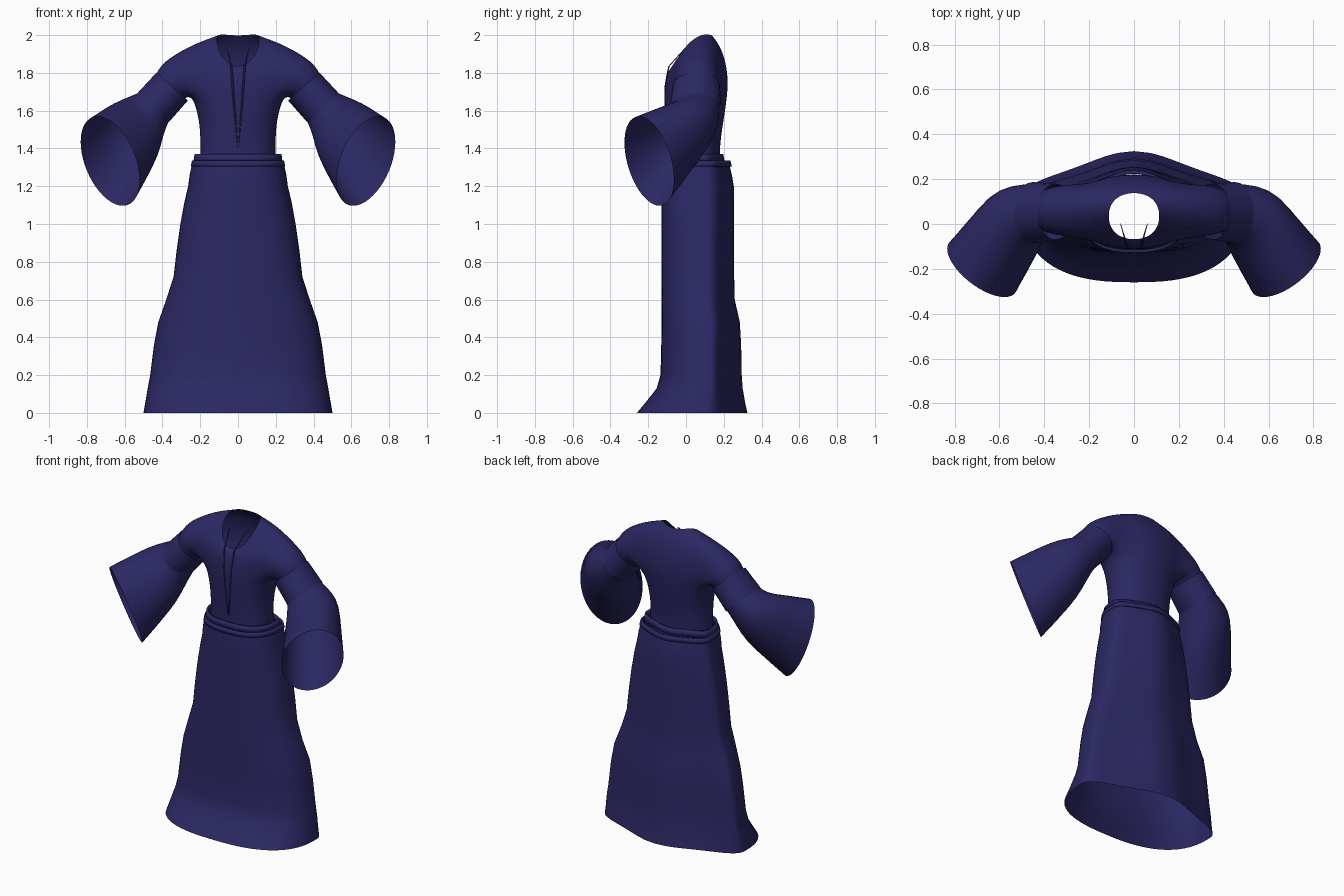
import bpy, bmesh, math
from mathutils import Vector

if "Cube" in bpy.data.objects:
    bpy.data.objects.remove(bpy.data.objects["Cube"])

cloth = bpy.data.materials.new("navy_cloth")
cloth.diffuse_color = (0.024, 0.021, 0.125, 1)
cloth.use_nodes = True
cloth.node_tree.nodes["Principled BSDF"].inputs["Base Color"].default_value = cloth.diffuse_color


def spow(v, p):
    return math.copysign(abs(v) ** p, v)


def finish(name, bm, subsurf=0, mirror=False, thick=0):
    bmesh.ops.recalc_face_normals(bm, faces=bm.faces)
    me = bpy.data.meshes.new(name)
    bm.to_mesh(me)
    bm.free()
    ob = bpy.data.objects.new(name, me)
    bpy.context.collection.objects.link(ob)
    me.materials.append(cloth)
    if mirror:
        ob.modifiers.new("mirror", 'MIRROR').use_mirror_merge = False
    if thick:
        ob.modifiers.new("solid", 'SOLIDIFY').thickness = thick
    if subsurf:
        ob.modifiers.new("smooth", 'SUBSURF').levels = subsurf
        ob.modifiers["smooth"].render_levels = subsurf
    bpy.ops.object.select_all(action='DESELECT')
    ob.select_set(True)
    bpy.context.view_layer.objects.active = ob
    bpy.ops.object.shade_smooth_by_angle(angle=math.radians(35))
    return ob


def loft(bm, rings):
    """Skin a list of closed point rings; returns rows of verts and faces."""
    rows = [[bm.verts.new(p) for p in r] for r in rings]
    n = len(rows[0])
    faces = [[bm.faces.new((a[i], a[(i + 1) % n], b[(i + 1) % n], b[i])) for i in range(n)]
             for a, b in zip(rows, rows[1:])]
    return rows, faces


def skirt_ring(z, hw, yf, yb, bump=0.05, n=72):
    """Wide rounded section with a bell-shaped fullness at the back."""
    ym = yf + 0.61 * (yb - yf)
    pts = []
    for i in range(n):
        t = 2 * math.pi * i / n
        x, s = hw * spow(math.cos(t), 0.78), spow(math.sin(t), 0.78)
        if s < 0:
            y = ym + (ym - yf) * s
        else:
            y = ym + (yb - bump - ym) * s + bump * s * math.exp(-(x / (0.5 * hw)) ** 2)
        pts.append((x, y, z))
    return pts


def oval(c, u, v, n=14):
    c, u, v = Vector(c), Vector(u), Vector(v)
    return [c + u * math.cos(2 * math.pi * i / n) + v * math.sin(2 * math.pi * i / n) for i in range(n)]


# skirt
bm = bmesh.new()
loft(bm, [skirt_ring(*r) for r in [
    (0, 0.50, -0.26, 0.325, 0.09), (0.06, 0.49, -0.21, 0.312, 0.09),
    (0.13, 0.478, -0.155, 0.30, 0.09), (0.2, 0.465, -0.135, 0.295, 0.09),
    (0.36, 0.445, -0.131, 0.292, 0.085), (0.48, 0.422, -0.13, 0.285, 0.07),
    (0.6, 0.38, -0.13, 0.258, 0.055), (0.72, 0.341, -0.13, 0.255, 0.05),
    (0.86, 0.325, -0.13, 0.255, 0.05), (1.0, 0.305, -0.13, 0.255, 0.05),
    (1.12, 0.283, -0.13, 0.255, 0.05), (1.2, 0.264, -0.13, 0.253, 0.05),
    (1.26, 0.256, -0.13, 0.243, 0.045), (1.32, 0.243, -0.122, 0.228, 0.04)]])
finish("skirt", bm)

# two-tier waistband
for name, z0, z1, hw, yf, yb in (("belt_lower", 1.305, 1.335, 0.25, -0.132, 0.243),
                                 ("belt_upper", 1.33, 1.37, 0.236, -0.117, 0.205)):
    bm = bmesh.new()
    loft(bm, [skirt_ring(z0, hw, yf, yb, 0.04), skirt_ring(z1, hw - 0.006, yf + 0.005, yb - 0.008, 0.04)])
    finish(name, bm, thick=0.012)


# bodice with short under-sleeves bridged into the shoulder openings
def bodice_ring(hw, yf, yb, zf, zm, zb, n=16):
    pts = []
    for i in range(n):
        t = 2 * math.pi * i / n
        s = spow(math.sin(t), 0.9)
        z = zm + (zb - zf) / 2 * s + ((zb + zf) / 2 - zm) * s * s
        pts.append((hw * spow(math.cos(t), 0.9), (yf + yb) / 2 + (yb - yf) / 2 * s, z))
    return pts


bm = bmesh.new()
rows, faces = loft(bm, [bodice_ring(*r) for r in [
    (0.205, -0.095, 0.185, 1.30, 1.30, 1.30), (0.203, -0.097, 0.18, 1.40, 1.40, 1.40),
    (0.204, -0.107, 0.197, 1.52, 1.52, 1.52), (0.235, -0.117, 0.22, 1.65, 1.655, 1.66),
    (0.27, -0.115, 0.227, 1.72, 1.74, 1.76), (0.295, -0.108, 0.215, 1.77, 1.84, 1.85),
    (0.27, -0.098, 0.192, 1.80, 1.935, 1.92), (0.185, -0.085, 0.165, 1.82, 1.962, 1.965),
    (0.115, -0.07, 0.14, 1.832, 1.977, 1.998)]])
for side in (1, -1):
    mid = 0 if side == 1 else 8
    hole = [faces[r][(mid + k) % 16] for r in (3, 4, 5) for k in (-2, -1, 0, 1)]
    bmesh.ops.delete(bm, geom=hole, context='FACES')
    loop = [e for e in bm.edges if e.is_boundary and all(
        abs(v.co.x) > 0.12 and 1.6 < v.co.z < 1.96 and v.co.x * side > 0 for v in e.verts)]
    arm, _ = loft(bm, [oval((side * 0.333, 0.06, 1.77), (0, 0.117, 0), (side * 0.072, 0, 0.09)),
                       oval((side * 0.375, 0.06, 1.71), (0, 0.10, 0), (side * 0.068, 0, 0.069)),
                       oval((side * 0.42, 0.06, 1.65), (0, 0.09, 0), (side * 0.06, 0, 0.058))])
    first = [bm.edges.get((arm[0][i], arm[0][(i + 1) % 14])) for i in range(14)]
    bmesh.ops.bridge_loops(bm, edges=loop + first)
bodice = finish("bodice", bm, subsurf=2)

# sleeve cuff and flared bell sleeve
cuff = [((0.348, 0.055, 1.728), (0, 0.125, 0), (0.083, 0, 0.074)),
        ((0.452, 0.05, 1.613), (0, 0.137, 0), (0.083, 0, 0.077))]
bell = [((0.442, 0.05, 1.624), (0, 0.131, 0), (0.080, 0, 0.074)),
        ((0.497, 0.035, 1.56), (0.05, 0.14, 0), (0.088, -0.015, 0.11)),
        ((0.54, 0.0, 1.50), (0.09, 0.138, 0), (0.09, -0.03, 0.15)),
        ((0.605, -0.095, 1.42), (0.12, 0.125, 0), (0.08, -0.045, 0.195)),
        ((0.677, -0.195, 1.333), (0.145, 0.118, 0.01), (0.062, -0.06, 0.239))]
for name, spec, sub in (("sleeve_cuff", cuff, 0), ("bell_sleeve", bell, 1)):
    bm = bmesh.new()
    loft(bm, [oval(*r, n=24) for r in spec])
    finish(name, bm, subsurf=sub, mirror=True)

# tapered placket edges down the chest, rising into the collar tips
bpy.context.view_layer.update()
surface = bodice.evaluated_get(bpy.context.evaluated_depsgraph_get())
for side, label in ((1, "left"), (-1, "right")):
    path = [(side * 0.06, 0.0, 1.935), (side * 0.045, -0.05, 1.88), (side * 0.036, -0.09, 1.835)]
    for x, z in ((0.032, 1.79), (0.027, 1.72), (0.02, 1.62), (0.011, 1.52), (0.003, 1.41)):
        hit, loc, _, _ = surface.ray_cast(Vector((side * x, -1, z)), Vector((0, 1, 0)))
        path.append((side * x, (loc.y if hit else -0.11) - 0.002, z))
    bm = bmesh.new()
    loft(bm, [oval(p, (w, 0, 0), (0, 0.004, 0), n=6)
              for p, w in zip(path, (0.001, 0.003, 0.005, 0.006, 0.006, 0.005, 0.004, 0.002))])
    finish("placket_edge_" + label, bm)
